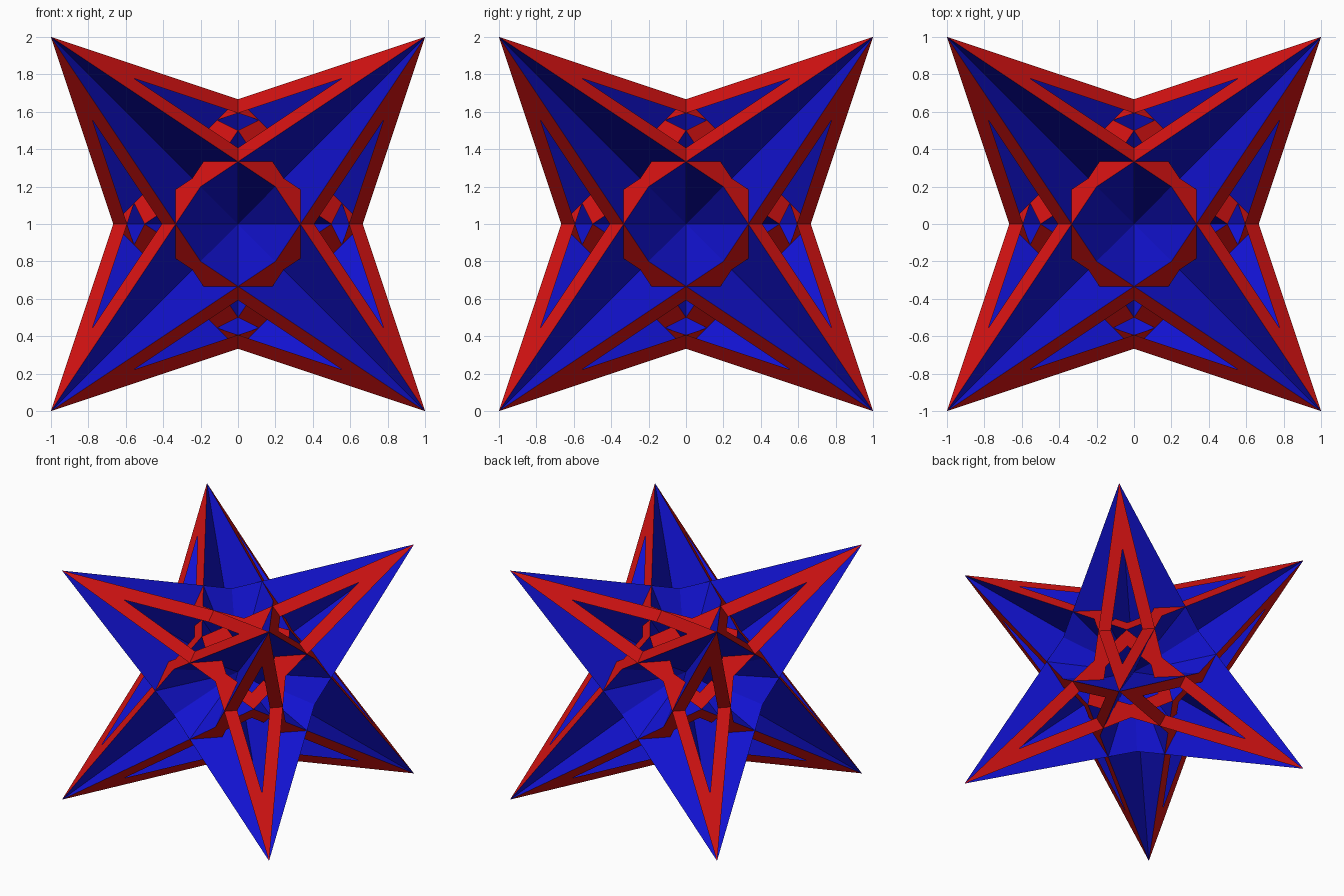
import bpy
import bmesh
from itertools import product
from mathutils import Vector

cube = bpy.data.objects.get("Cube")
if cube:
    bpy.data.objects.remove(cube, do_unlink=True)

CENTRE = Vector((0, 0, 1))
HOLE_SCALE = 2 / 3


def make_material(name, rgb):
    mat = bpy.data.materials.new(name)
    mat.use_nodes = True
    mat.diffuse_color = (*rgb, 1)
    mat.node_tree.nodes["Principled BSDF"].inputs["Base Color"].default_value = (*rgb, 1)
    return mat


def make_object(name, polygons, mat):
    bm = bmesh.new()
    for poly in polygons:
        bm.faces.new([bm.verts.new(p + CENTRE) for p in poly])
    bmesh.ops.remove_doubles(bm, verts=bm.verts, dist=1e-5)
    mesh = bpy.data.meshes.new(name)
    bm.to_mesh(mesh)
    bm.free()
    mesh.materials.append(mat)
    obj = bpy.data.objects.new(name, mesh)
    bpy.context.collection.objects.link(obj)
    return obj


# Star frames: a crossed hexagon in each octahedral plane, with a scaled hole
def star_frame(signs):
    s = Vector(signs)
    tips, mids = [], []
    for i in range(3):
        tip, mid = s.copy(), s * 0.5
        tip[i] = -tip[i]
        mid[i] = 0
        tips.append(tip)
        mids.append(mid)
    outer = [tips[0], mids[1], tips[2], mids[0], tips[1], mids[2]]
    centre = s / 3
    inner = [centre.lerp(p, HOLE_SCALE) for p in outer]
    strips = []
    for i in range(6):
        j = (i + 1) % 6
        strip = [outer[i], outer[j], inner[j], inner[i]]
        normal = (strip[1] - strip[0]).cross(strip[3] - strip[0])
        strips.append(strip if normal.dot(s) > 0 else strip[::-1])
    return strips


# Rhombic fins: three through each long diagonal, crossing at the centre
def rhombic_fins(signs):
    tip = Vector(signs)
    fins = []
    for k in range(3):
        i, j = (k + 1) % 3, (k + 2) % 3
        mid = Vector((0, 0, 0))
        mid[i], mid[j] = tip[i] / 2, -tip[j] / 2
        fins.append([tip, mid, -tip, -mid])
    return fins


red = make_material("red", (0.65, 0.006, 0.006))
blue = make_material("blue", (0.006, 0.006, 0.65))

frames = [f for s in product((-1, 1), repeat=3) for f in star_frame(s)]
fins = [f for x, y in product((-1, 1), repeat=2) for f in rhombic_fins((x, y, 1))]
make_object("star_frames", frames, red)
make_object("rhombic_fins", fins, blue)
